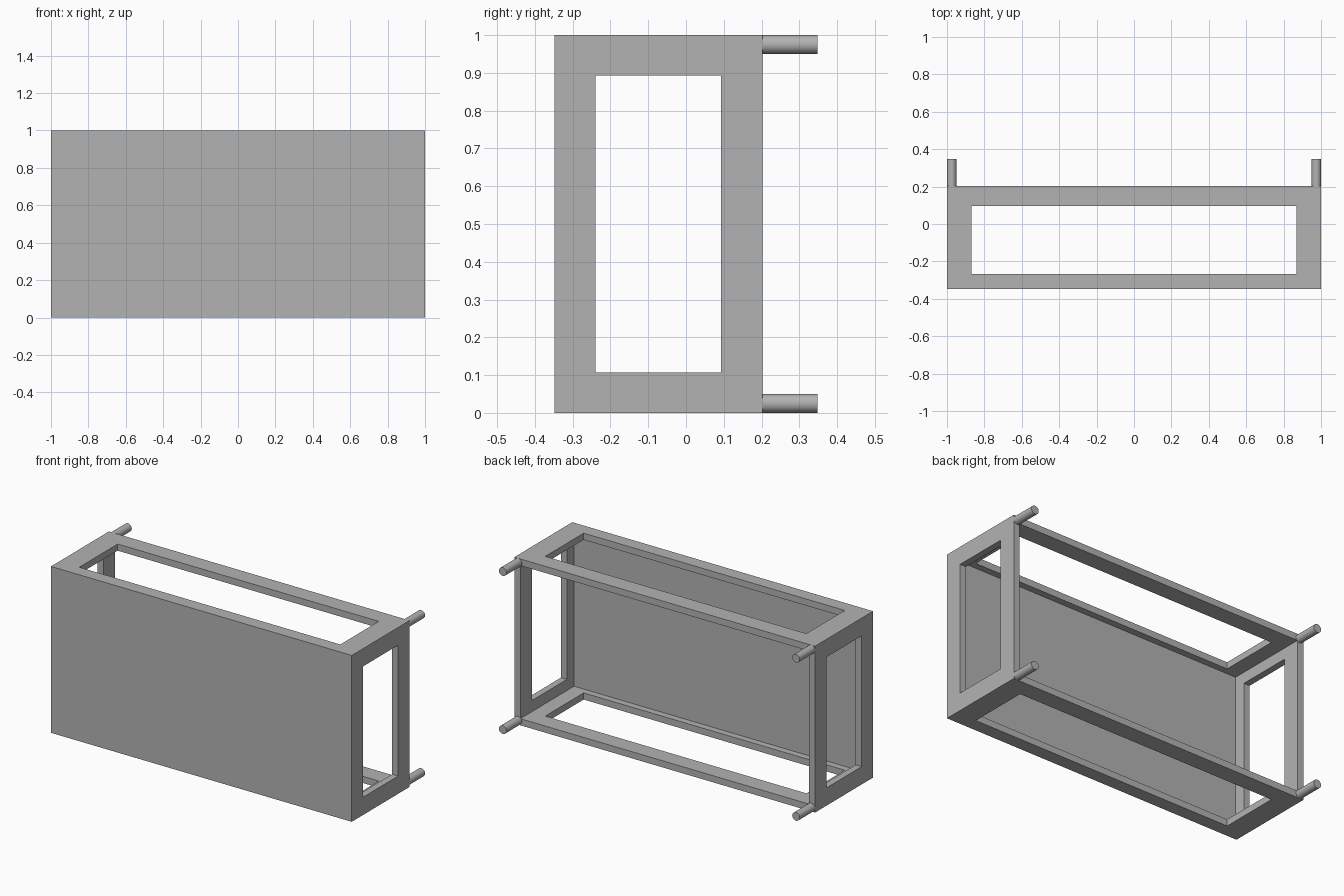
import bpy
import math

cube = bpy.data.objects.get("Cube")
if cube:
    bpy.data.objects.remove(cube, do_unlink=True)

HALF_X, FRONT, BACK, HEIGHT = 1.0, -0.348, 0.202, 1.0
WALL = 0.04
PEG_RADIUS, PEG_END = 0.025, 0.348

grey = bpy.data.materials.new("plain grey")
grey.use_nodes = True
colour = (0.45, 0.45, 0.45, 1)
grey.diffuse_color = colour
grey.node_tree.nodes["Principled BSDF"].inputs["Base Color"].default_value = colour


def box(name, low, high):
    """Box between two opposite corners."""
    centre = [(a + b) / 2 for a, b in zip(low, high)]
    bpy.ops.mesh.primitive_cube_add(size=1, location=centre)
    ob = bpy.context.object
    ob.name = name
    ob.scale = [b - a for a, b in zip(low, high)]
    bpy.ops.object.transform_apply(location=True, rotation=False, scale=True)
    ob.data.materials.append(grey)
    return ob


def cut(target, low, high):
    """Cut a box-shaped opening and discard the cutter."""
    cutter = box("opening_cutter", low, high)
    cutter.hide_render = True
    mod = target.modifiers.new("opening", "BOOLEAN")
    mod.operation = "DIFFERENCE"
    mod.solver = "EXACT"
    mod.object = cutter
    bpy.context.view_layer.objects.active = target
    bpy.ops.object.modifier_apply(modifier=mod.name)
    bpy.data.objects.remove(cutter, do_unlink=True)


# Casing with a solid front panel
casing = box("casing", (-HALF_X, FRONT, 0), (HALF_X, BACK, HEIGHT))

# Hollow inside, open at the back
cut(casing, (WALL - HALF_X, FRONT + WALL, WALL),
    (HALF_X - WALL, BACK + 0.1, HEIGHT - WALL))

# Windows through both ends
cut(casing, (-1.2, -0.24, 0.107), (1.2, 0.093, 0.893))

# Openings through top and bottom
cut(casing, (-0.868, -0.268, -0.2), (0.868, 0.097, 1.2))

# Round pegs on the four back corners
for side, x in (("right", -1), ("left", 1)):
    for level, z in (("lower", PEG_RADIUS), ("upper", HEIGHT - PEG_RADIUS)):
        bpy.ops.mesh.primitive_cylinder_add(
            vertices=32, radius=PEG_RADIUS, depth=PEG_END - BACK,
            location=(x * (HALF_X - PEG_RADIUS), (BACK + PEG_END) / 2, z),
            rotation=(math.pi / 2, 0, 0))
        peg = bpy.context.object
        peg.name = f"{level}_{side}_peg"
        peg.data.materials.append(grey)
        bpy.ops.object.shade_smooth_by_angle(angle=math.radians(40))
